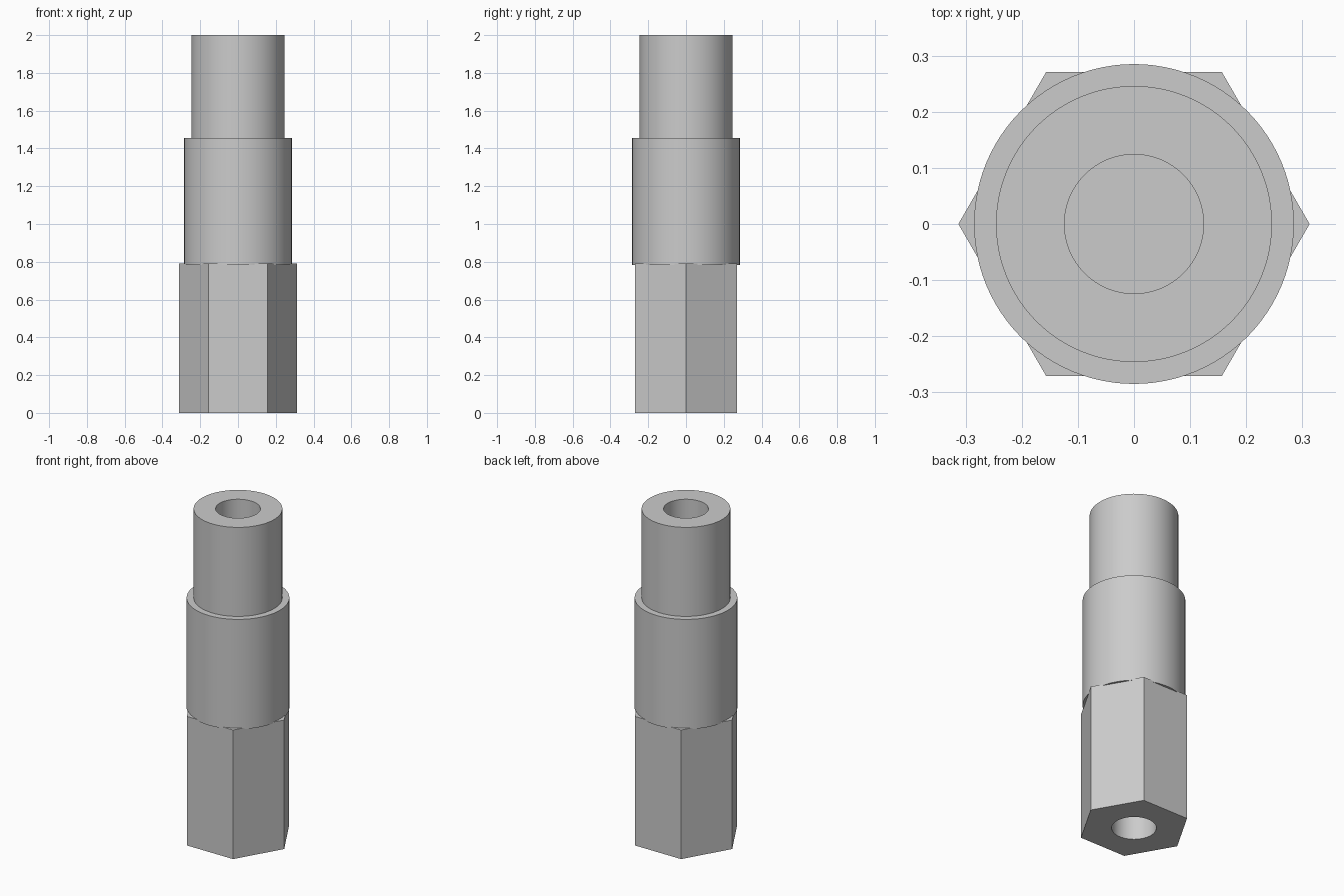
import bpy
import bmesh
import math

cube = bpy.data.objects.get("Cube")
if cube:
    bpy.data.objects.remove(cube, do_unlink=True)

# Single plain metal colour
metal = bpy.data.materials.new("grey metal")
metal.use_nodes = True
GREY = (0.6, 0.6, 0.6, 1.0)
metal.diffuse_color = GREY
metal.node_tree.nodes["Principled BSDF"].inputs["Base Color"].default_value = GREY

HEX_RADIUS, HEX_TOP = 0.313, 0.79
COLLAR_RADIUS, COLLAR_BOTTOM, COLLAR_TOP = 0.285, 0.783, 1.455
NECK_RADIUS, HEIGHT = 0.246, 2.0
BORE_RADIUS, BORE_DEPTH = 0.124, 0.55


def finish(name, bm):
    """Turn a bmesh into a named object with smooth walls and crisp edges."""
    bmesh.ops.recalc_face_normals(bm, faces=bm.faces[:])
    mesh = bpy.data.meshes.new(name)
    bm.to_mesh(mesh)
    bm.free()
    mesh.materials.append(metal)
    obj = bpy.data.objects.new(name, mesh)
    bpy.context.collection.objects.link(obj)
    bpy.ops.object.select_all(action="DESELECT")
    obj.select_set(True)
    bpy.context.view_layer.objects.active = obj
    bpy.ops.object.shade_smooth_by_angle(angle=math.radians(30))
    return obj


def lathe(name, profile, steps=96):
    """Spin a radius/height profile around the vertical axis."""
    bm = bmesh.new()
    verts = [bm.verts.new((r, 0, z)) for r, z in profile]
    edges = [bm.edges.new(pair) for pair in zip(verts, verts[1:])]
    bmesh.ops.spin(bm, geom=verts + edges, cent=(0, 0, 0), axis=(0, 0, 1),
                   angle=math.tau, steps=steps, use_merge=True)
    bmesh.ops.remove_doubles(bm, verts=bm.verts[:], dist=0.0001)
    return finish(name, bm)


# Stepped round body with a blind bore in its top
lathe("stepped_round_body", [
    (0, HEIGHT - BORE_DEPTH), (BORE_RADIUS, HEIGHT - BORE_DEPTH),
    (BORE_RADIUS, HEIGHT), (NECK_RADIUS, HEIGHT),
    (NECK_RADIUS, COLLAR_TOP), (COLLAR_RADIUS, COLLAR_TOP),
    (COLLAR_RADIUS, COLLAR_BOTTOM), (0, COLLAR_BOTTOM),
])

# Hexagonal base with corners on the x axis
bm = bmesh.new()
corners = [bm.verts.new((HEX_RADIUS * math.cos(i * math.tau / 6),
                         HEX_RADIUS * math.sin(i * math.tau / 6), 0))
           for i in range(6)]
base = bm.faces.new(corners)
top = bmesh.ops.extrude_face_region(bm, geom=[base], use_keep_orig=True)
top_verts = [v for v in top["geom"] if isinstance(v, bmesh.types.BMVert)]
bmesh.ops.translate(bm, verts=top_verts, vec=(0, 0, HEX_TOP))
hex_base = finish("hexagonal_base", bm)

# Blind bore in the underside
cutter = lathe("bottom_bore_cutter", [
    (0, -0.1), (BORE_RADIUS, -0.1), (BORE_RADIUS, BORE_DEPTH), (0, BORE_DEPTH),
])
bore = hex_base.modifiers.new("bottom bore", "BOOLEAN")
bore.operation = "DIFFERENCE"
bore.solver = "EXACT"
bore.object = cutter

# Bake the bore so the cutter is no longer needed
bpy.ops.object.select_all(action="DESELECT")
hex_base.select_set(True)
bpy.context.view_layer.objects.active = hex_base
bpy.ops.object.modifier_apply(modifier=bore.name)
bpy.ops.object.shade_smooth_by_angle(angle=math.radians(30))
bpy.data.objects.remove(cutter, do_unlink=True)
